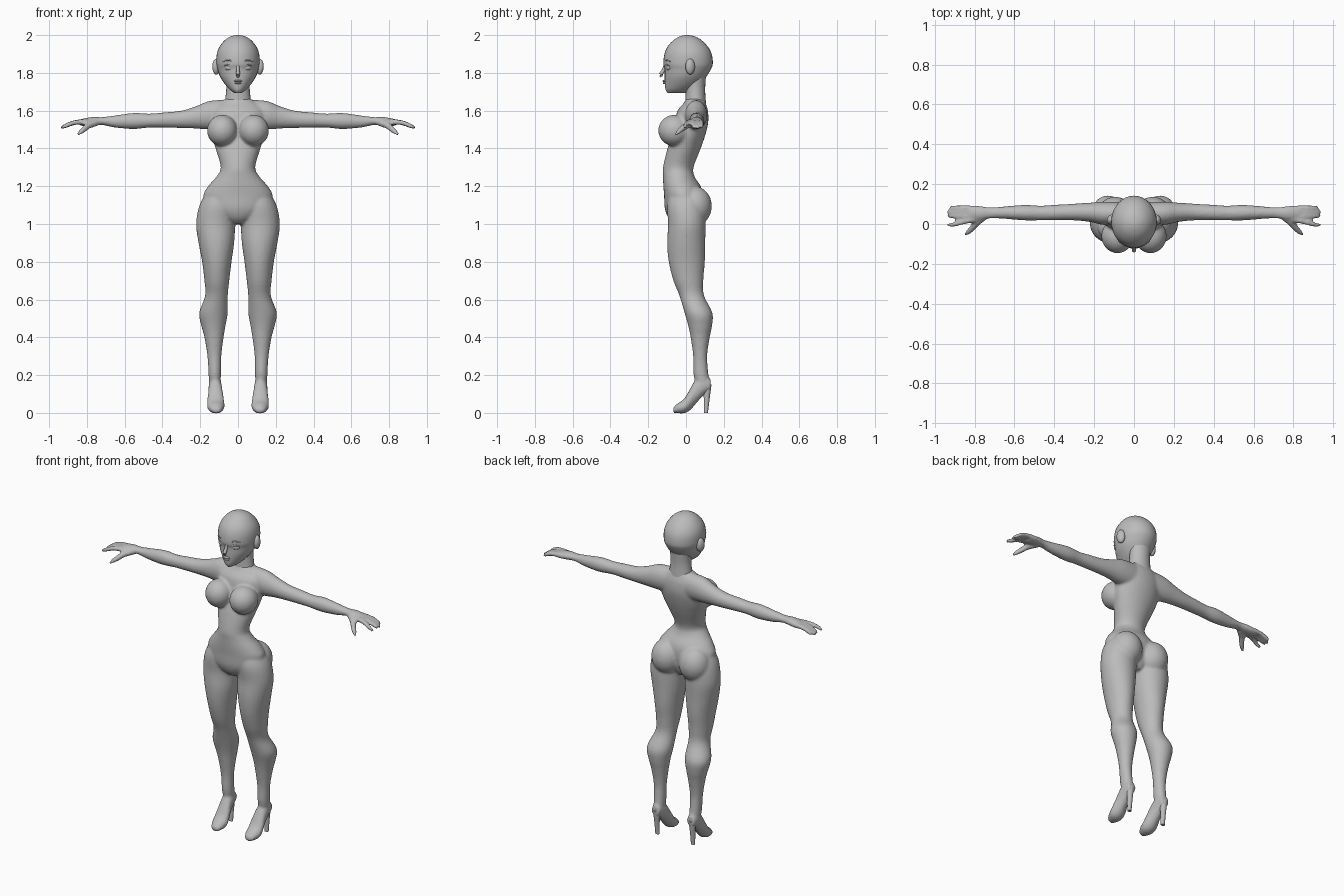
import bpy, bmesh, math
from mathutils import Vector, Matrix

grey = bpy.data.materials.new("plain_grey")
grey.diffuse_color = (0.5, 0.5, 0.5, 1)


def spline(rows, steps=4):
    """Catmull-Rom interpolation through rows of numbers."""
    out = []
    for i in range(len(rows) - 1):
        p0, p1, p2 = rows[max(i - 1, 0)], rows[i], rows[i + 1]
        p3 = rows[min(i + 2, len(rows) - 1)]
        for k in range(steps):
            t = k / steps
            out.append([b + 0.5 * t * (c - a + t * (2*a - 5*b + 4*c - d + t * (3*(b - c) + d - a)))
                        for a, b, c, d in zip(p0, p1, p2, p3)])
    return out + [list(rows[-1])]


def skin(bm, rings):
    """Join rings of points into a closed skin."""
    rv = [[bm.verts.new(p) for p in r] for r in rings]
    n = len(rv[0])
    for a, b in zip(rv, rv[1:]):
        for i in range(n):
            bm.faces.new((a[i], a[(i+1) % n], b[(i+1) % n], b[i]))
    bm.faces.new(rv[0])
    bm.faces.new(rv[-1][::-1])


def loft(bm, rows, axis="z", n=24):
    """Oval sections; each row is position, then low and high of the two other axes."""
    rings = []
    for t, a0, a1, b0, b1 in spline(rows):
        ring = []
        for i in range(n):
            w = 2 * math.pi * i / n
            a = (a0 + a1) / 2 + (a1 - a0) / 2 * math.cos(w)
            b = (b0 + b1) / 2 + (b1 - b0) / 2 * math.sin(w)
            ring.append({"z": (a, b, t), "x": (t, a, b), "y": (a, t, b)}[axis])
        rings.append(ring)
    skin(bm, rings)


def tube(bm, rows, n=12):
    """Round tube; each row is x, y, z, radius."""
    pts = spline(rows)
    rings = []
    for i, p in enumerate(pts):
        d = Vector(pts[min(i + 1, len(pts) - 1)][:3]) - Vector(pts[max(i - 1, 0)][:3])
        q = d.to_track_quat("Z", "Y")
        rings.append([Vector(p[:3]) + q @ Vector((p[3] * math.cos(2*math.pi*k/n),
                      p[3] * math.sin(2*math.pi*k/n), 0)) for k in range(n)])
    skin(bm, rings)


def ball(bm, c, r, turn=0):
    m = Matrix.Translation(c) @ Matrix.Rotation(turn, 4, "Z") @ Matrix.Diagonal((*r, 1))
    bmesh.ops.create_uvsphere(bm, u_segments=24, v_segments=16, radius=1, matrix=m)


def mirror(bm):
    new = bmesh.ops.duplicate(bm, geom=bm.verts[:] + bm.edges[:] + bm.faces[:])["geom"]
    for v in new:
        if isinstance(v, bmesh.types.BMVert):
            v.co.x *= -1


def finish(bm, name, angle=50):
    bmesh.ops.recalc_face_normals(bm, faces=bm.faces[:])
    me = bpy.data.meshes.new(name)
    bm.to_mesh(me)
    bm.free()
    me.materials.append(grey)
    ob = bpy.data.objects.new(name, me)
    bpy.context.collection.objects.link(ob)
    bpy.ops.object.select_all(action="DESELECT")
    ob.select_set(True)
    bpy.context.view_layer.objects.active = ob
    bpy.ops.object.shade_smooth_by_angle(angle=math.radians(angle))
    return ob


def sym(rows):
    """Rows of position, half width, front, back."""
    return [(z, -w, w, f, b) for z, w, f, b in rows]


# Body: limbs first, mirrored, then the torso, all fused into one skin
bm = bmesh.new()
loft(bm, [(1.18, .03, .158, -.08, .07), (1.1, .008, .204, -.10, .10), (1.0, .014, .222, -.095, .104),
          (.9, .02, .209, -.10, .102), (.8, .034, .19, -.092, .10), (.7, .046, .178, -.067, .092),
          (.62, .054, .174, -.035, .096), (.53, .054, .206, -.008, .14), (.46, .066, .194, .012, .138),
          (.4, .076, .178, .024, .126), (.3, .088, .162, .038, .112), (.2, .09, .156, .04, .12),
          (.13, .093, .152, .06, .135)])
# feet
loft(bm, [(-.068, .095, .135, .0, .028), (-.045, .08, .152, -.002, .05), (-.01, .071, .164, -.002, .075),
          (.02, .074, .162, .012, .125), (.05, .082, .157, .045, .175), (.09, .088, .155, .09, .2),
          (.13, .096, .148, .12, .18)], "y")
# arms and palms
loft(bm, [(.06, .0, .11, 1.50, 1.658), (.15, -.005, .112, 1.50, 1.652), (.22, .01, .107, 1.505, 1.625),
          (.3, .018, .102, 1.508, 1.6), (.4, .018, .096, 1.51, 1.59), (.47, .018, .092, 1.51, 1.584),
          (.55, .018, .096, 1.503, 1.588), (.65, .026, .088, 1.51, 1.575), (.72, .028, .084, 1.524, 1.566),
          (.77, .02, .09, 1.52, 1.567), (.83, .018, .094, 1.518, 1.556)], "x")
# fingers and thumb
for y, tip, end in ((.08, .92, .082), (.058, .938, .062), (.037, .934, .04), (.024, .935, -.004)):
    tube(bm, [(.79, y, 1.54, .014), (.86, (y + end) / 2, 1.538, .0135),
              (.91, end, 1.521, .012), (tip, end, 1.508, .008)])
tube(bm, [(.75, .04, 1.538, .02), (.79, .005, 1.522, .018), (.82, -.03, 1.497, .015), (.848, -.054, 1.474, .009)])
# chest and buttocks
ball(bm, (.084, -.062, 1.495), (.08, .085, .083), -.15)
ball(bm, (.095, .045, 1.095), (.093, .092, .105))
mirror(bm)
# torso
loft(bm, sym([(1.665, .06, .0, .095), (1.64, .105, -.012, .104), (1.6, .145, -.045, .116),
              (1.54, .15, -.06, .118), (1.47, .14, -.075, .102), (1.4, .119, -.098, .078),
              (1.3, .091, -.122, .04), (1.25, .115, -.122, .046), (1.2, .158, -.12, .078),
              (1.15, .184, -.116, .09), (1.08, .165, -.112, .085), (1.03, .1, -.092, .07),
              (1.0, .045, -.06, .05)]), n=32)
body = finish(bm, "body")
rm = body.modifiers.new("fuse", "REMESH")
rm.mode, rm.voxel_size, rm.use_smooth_shade = "VOXEL", 0.008, True
sm = body.modifiers.new("soften", "SMOOTH")
sm.factor, sm.iterations = 0.5, 5

# Heels
bm = bmesh.new()
loft(bm, [(.15, .1, .145, .088, .135), (.08, .107, .139, .094, .126), (0, .11, .136, .096, .116)], n=16)
mirror(bm)
finish(bm, "shoe_heels")

# Neck
bm = bmesh.new()
loft(bm, sym([(1.635, .071, -.004, .106), (1.69, .064, -.002, .102), (1.73, .062, -.002, .102),
              (1.79, .066, -.002, .106)]))
finish(bm, "neck")

# Head
bm = bmesh.new()
loft(bm, sym([(2.0, .008, -.005, .012), (1.994, .036, -.03, .044), (1.975, .068, -.064, .08),
              (1.94, .097, -.097, .115), (1.9, .112, -.114, .136), (1.85, .114, -.12, .142),
              (1.82, .108, -.113, .132), (1.78, .095, -.113, .108), (1.74, .069, -.112, .075),
              (1.71, .042, -.108, .03), (1.694, .02, -.098, .0)]), n=32)
finish(bm, "head", 60)

# Ears
bm = bmesh.new()
ball(bm, (.115, .022, 1.833), (.02, .026, .042), .4)
mirror(bm)
finish(bm, "ears")

# Eyes with upper lids and brows
bm = bmesh.new()
ball(bm, (.048, -.093, 1.828), (.023, .012, .015), .3)
tube(bm, [(.024, -.109, 1.832, .002), (.046, -.106, 1.845, .0035), (.074, -.09, 1.838, .002)], 8)
tube(bm, [(.018, -.113, 1.855, .003), (.05, -.105, 1.868, .004), (.08, -.084, 1.86, .002)], 8)
mirror(bm)
finish(bm, "eyes_and_brows")

# Nose and lips
bm = bmesh.new()
tube(bm, [(0, -.108, 1.85, .007), (0, -.119, 1.815, .009), (0, -.133, 1.792, .01), (0, -.128, 1.78, .007)])
ball(bm, (0, -.112, 1.757), (.022, .012, .006))
ball(bm, (0, -.111, 1.746), (.018, .012, .006))
finish(bm, "nose_and_lips")
